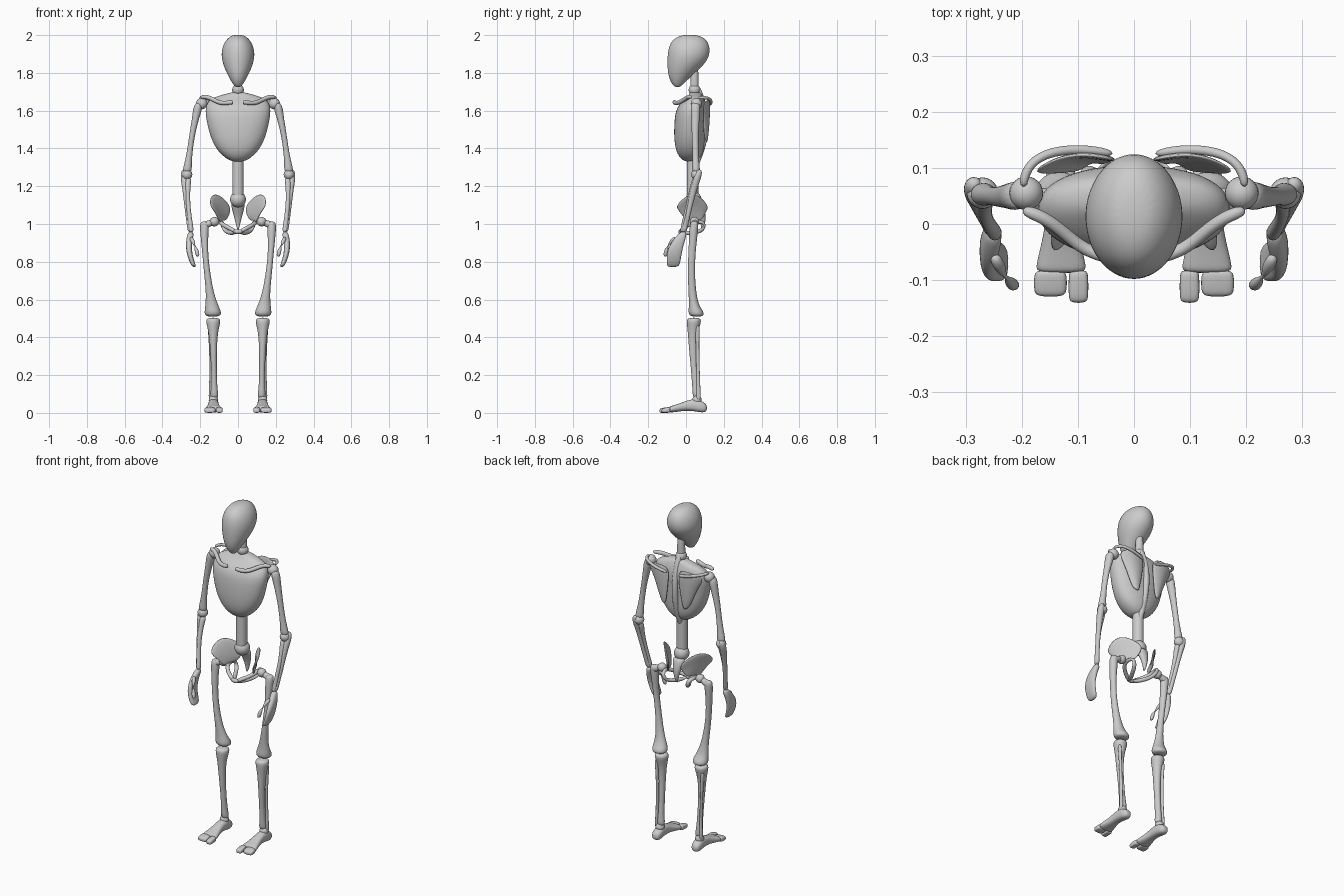
import bpy, bmesh, math
from mathutils import Vector

X, Y, Z = Vector((1, 0, 0)), Vector((0, 1, 0)), Vector((0, 0, 1))


def finish(name, bm, mirror=False, subd=2, thick=0):
    bmesh.ops.recalc_face_normals(bm, faces=bm.faces)
    me = bpy.data.meshes.new(name)
    bm.to_mesh(me)
    bm.free()
    ob = bpy.data.objects.new(name, me)
    bpy.context.collection.objects.link(ob)
    for p in me.polygons:
        p.use_smooth = True
    if thick:
        m = ob.modifiers.new("thickness", 'SOLIDIFY')
        m.thickness, m.offset = thick, 0
    if subd:
        m = ob.modifiers.new("smooth", 'SUBSURF')
        m.levels = m.render_levels = subd
    if mirror:
        m = ob.modifiers.new("mirror", 'MIRROR')
        m.use_mirror_merge = False
    return ob


def loft(name, secs, u=X, v=Y, mirror=True, n=14, power=1.0, follow=False, closed=False):
    """Rings (x, y, z, radius_u, radius_v) joined in order, then smoothed."""
    bm = bmesh.new()
    rings = []
    cnt = len(secs)
    for i, (x, y, z, a, b) in enumerate(secs):
        if follow:
            j, k = ((i - 1) % cnt, (i + 1) % cnt) if closed else (max(i - 1, 0), min(i + 1, cnt - 1))
            t = (Vector(secs[k][:3]) - Vector(secs[j][:3])).normalized()
            ref = (Z if abs(t.z) < 0.9 else Y) if not closed else X
            u = t.cross(ref).normalized()
            v = t.cross(u).normalized()
        ring = []
        for s in range(n):
            q = 2 * math.pi * (s + 0.5) / n
            c, d = math.cos(q), math.sin(q)
            c = math.copysign(abs(c) ** power, c)
            d = math.copysign(abs(d) ** power, d)
            ring.append(bm.verts.new(Vector((x, y, z)) + u * a * c + v * b * d))
        rings.append(ring)
    pairs = list(zip(rings, rings[1:])) + ([(rings[-1], rings[0])] if closed else [])
    for r, s in pairs:
        for k in range(n):
            bm.faces.new((r[k], r[(k + 1) % n], s[(k + 1) % n], s[k]))
    if not closed:
        bm.faces.new(rings[0])
        bm.faces.new(rings[-1])
    return finish(name, bm, mirror)


def tube(name, pts, r, mirror=True, closed=False):
    return loft(name, [(*p, r, r) for p in pts], mirror=mirror, n=10, follow=True, closed=closed)


def ball(name, loc, r, mirror=True):
    bm = bmesh.new()
    bmesh.ops.create_uvsphere(bm, u_segments=24, v_segments=14, radius=r)
    bmesh.ops.translate(bm, verts=bm.verts, vec=loc)
    return finish(name, bm, mirror, 0)


def sheet(name, rows, thick):
    bm = bmesh.new()
    g = [[bm.verts.new(p) for p in row] for row in rows]
    for a, b in zip(g, g[1:]):
        for k in range(len(a) - 1):
            bm.faces.new((a[k], a[k + 1], b[k + 1], b[k]))
    return finish(name, bm, True, 2, thick)


# head
loft("head", [(0, .02, 2.002, .025, .035), (0, .02, 1.985, .055, .082), (0, .018, 1.95, .08, .107),
              (0, .015, 1.90, .091, .114), (0, .002, 1.85, .082, .102), (0, -.024, 1.80, .061, .073),
              (0, -.04, 1.76, .039, .046), (0, -.045, 1.735, .023, .024), (0, -.045, 1.725, .012, .012)],
     mirror=False, n=20)

# neck and spine
loft("neck", [(0, .045, z, r, r) for z, r in ((1.85, .022), (1.74, .022), (1.66, .027))], mirror=False)
ball("neck_base", (0, .045, 1.71), .031, False)
tube("upper_spine", [(0, .05, 1.74), (0, .085, 1.66), (0, .105, 1.57), (0, .103, 1.47),
                     (0, .075, 1.37), (0, .035, 1.28)], .018, False)
loft("lower_spine", [(0, .035, z, .031, .031) for z in (1.38, 1.36, 1.27, 1.15, 1.13)], mirror=False)
ball("spine_base", (0, .04, 1.13), .042, False)

# rib cage
loft("rib_cage", [(0, .05, 1.70, .025, .025), (0, .05, 1.685, .08, .035), (0, .046, 1.665, .15, .047),
                  (0, .028, 1.62, .178, .08), (0, .02, 1.55, .17, .083), (0, .018, 1.45, .146, .083),
                  (0, .02, 1.38, .105, .073), (0, .022, 1.345, .06, .05), (0, .022, 1.33, .03, .025)],
     mirror=False, n=20, power=.9)

# shoulder girdle
tube("collarbone", [(.025, -.06, 1.647), (.04, -.062, 1.643), (.09, -.046, 1.638), (.125, -.015, 1.655),
                    (.16, .012, 1.674), (.2, .026, 1.672)], .012)
sheet("shoulder_blade", [
    [(.025, .112, 1.66), (.09, .128, 1.675), (.15, .115, 1.665), (.19, .088, 1.635)],
    [(.035, .116, 1.56), (.08, .124, 1.56), (.115, .114, 1.56), (.14, .09, 1.57)],
    [(.055, .106, 1.435), (.068, .112, 1.425), (.082, .106, 1.435), (.095, .095, 1.45)]], .012)
tube("blade_ridge", [(.035, .125, 1.63), (.10, .135, 1.645), (.16, .127, 1.663), (.193, .10, 1.67),
                     (.198, .065, 1.668)], .009)
ball("shoulder_joint", (.192, .055, 1.637), .03)

# arms
loft("upper_arm", [(.203, .05, 1.645, .018, .022), (.212, .05, 1.62, .026, .027), (.222, .05, 1.57, .02, .023),
                   (.242, .048, 1.48, .015, .018), (.256, .05, 1.38, .015, .016), (.266, .052, 1.31, .021, .02),
                   (.27, .054, 1.27, .028, .023)])
ball("elbow", (.27, .055, 1.262), .028)
loft("outer_forearm", [(.285, .072, 1.29, .014, .014), (.286, .062, 1.25, .021, .022), (.28, .042, 1.19, .015, .018),
                       (.272, .02, 1.09, .012, .013), (.257, -.003, .99, .013, .014), (.252, -.012, .955, .015, .016)])
loft("inner_forearm", [(.262, .052, 1.25, .02, .02), (.267, .035, 1.19, .013, .015), (.264, .008, 1.09, .011, .013),
                       (.25, -.012, .99, .013, .014), (.247, -.018, .955, .014, .016)])

# hands
loft("hand", [(.25, -.014, .96, .012, .014), (.252, -.022, .94, .018, .026), (.26, -.045, .90, .017, .036),
              (.259, -.062, .85, .015, .041), (.244, -.066, .80, .014, .037), (.23, -.07, .77, .011, .032)], power=.8)
tube("thumb", [(.25, -.055, .93), (.235, -.085, .90), (.222, -.104, .87), (.211, -.111, .825)], .012)

# pelvis
sheet("hip_wing", [
    [(.147, -.062, 1.09), (.152, -.015, 1.14), (.125, .035, 1.168), (.075, .085, 1.14), (.04, .125, 1.09)],
    [(.118, -.03, 1.06), (.115, .0, 1.085), (.095, .04, 1.095), (.065, .08, 1.08), (.04, .105, 1.06)],
    [(.095, .005, 1.005), (.09, .02, 1.01), (.082, .04, 1.015), (.072, .065, 1.015), (.062, .085, 1.02)]], .013)
loft("sacrum", [(0, .06, 1.115, .037, .025), (0, .07, 1.09, .036, .027), (0, .088, 1.04, .022, .018),
                (0, .09, .99, .009, .01), (0, .083, .97, .004, .005)], mirror=False)
tube("pelvis_ring", [(.1, .035, 1.01), (.062, -.005, .985), (.018, -.03, .966), (.012, -.02, .953),
                     (.05, .045, .952), (.075, .098, .97), (.085, .1, 1.015)], .012, closed=True)
tube("pubic_bridge", [(-.025, -.026, .962), (0, -.03, .958), (.025, -.026, .962)], .013, False)
ball("hip_joint", (.125, .045, 1.012), .025)

# legs
loft("thigh_neck", [(.12, .045, 1.012, .015, .015), (.15, .046, 1.005, .017, .017), (.19, .045, .985, .025, .024)],
     follow=True)
loft("thigh_bone", [(.178, .045, 1.015, .016, .018), (.178, .043, .995, .026, .024), (.178, .038, .93, .02, .022),
                    (.173, .03, .83, .015, .019), (.162, .028, .73, .017, .019), (.148, .034, .63, .021, .021),
                    (.138, .043, .565, .036, .027), (.133, .053, .535, .046, .043), (.133, .058, .508, .043, .038)])
loft("shin_bone", [(.131, .042, .505, .037, .037), (.131, .042, .48, .04, .04), (.131, .036, .43, .025, .027),
                   (.13, .036, .34, .018, .021), (.127, .045, .22, .015, .018), (.126, .054, .12, .017, .02),
                   (.124, .057, .075, .026, .022)])
loft("calf_bone", [(.152, .062, .47, .012, .013), (.148, .06, .4, .008, .01), (.143, .063, .25, .007, .009),
                   (.145, .066, .12, .009, .011), (.147, .066, .06, .011, .014)], n=10)
ball("ankle", (.13, .058, .068), .025)

# feet
loft("foot", [(.13, .112, .026, .018, .016), (.13, .09, .03, .029, .031), (.13, .05, .043, .029, .035),
              (.13, .0, .038, .028, .026), (.13, -.04, .027, .037, .021), (.13, -.075, .02, .046, .018),
              (.13, -.088, .018, .045, .016)], v=Z, power=.8)
for name, x, w, tip in (("big_toe", .099, .018, -.141), ("small_toes", .149, .03, -.13)):
    loft(name, [(x, -.082, .016, w * .8, .013), (x, -.09, .016, w, .016), (x, tip + .012, .013, w, .013),
                (x, tip, .011, w * .85, .01)], v=Z, power=.55)
